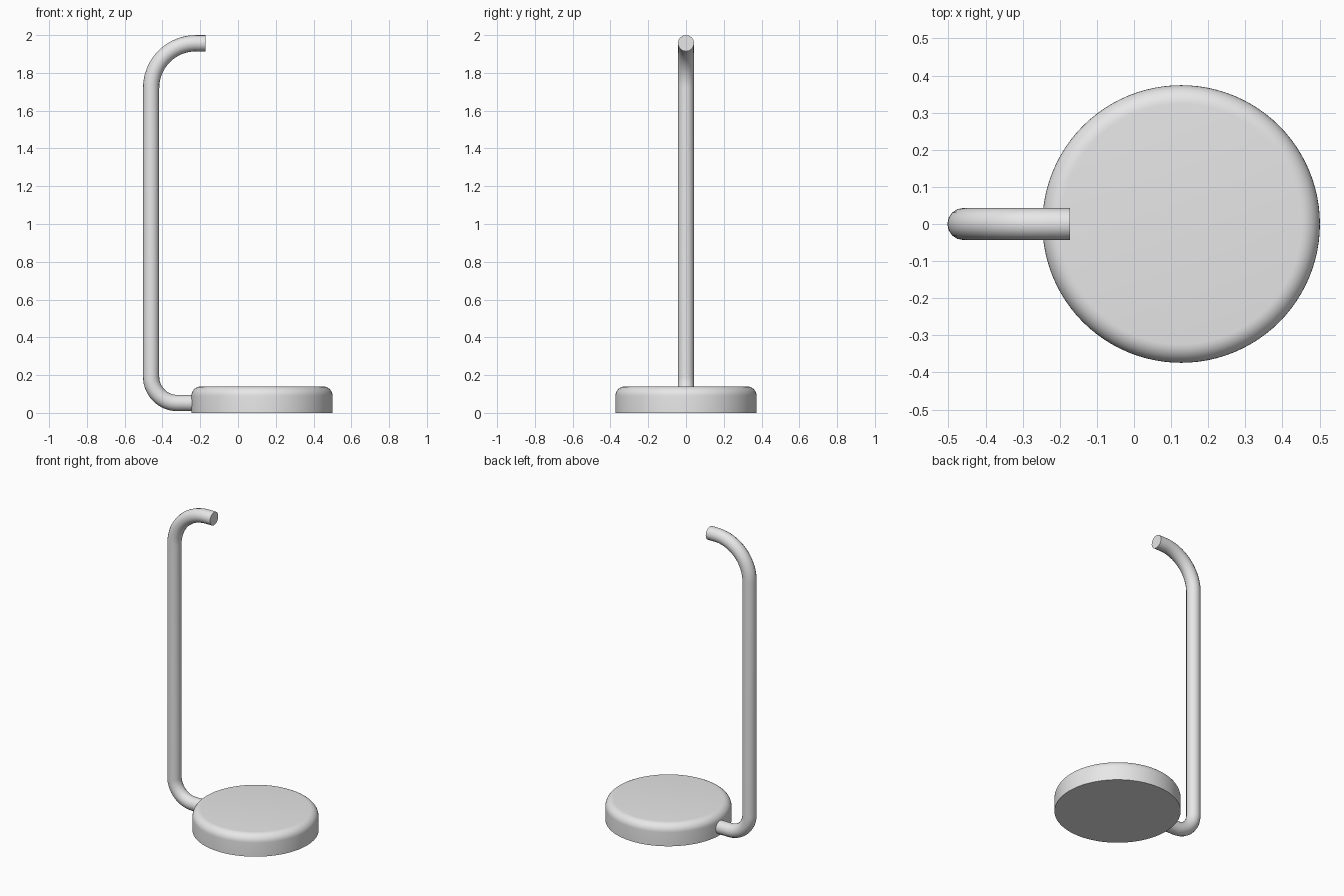
import bpy, bmesh
from math import sin, cos, pi

cube = bpy.data.objects.get("Cube")
if cube:
    bpy.data.objects.remove(cube, do_unlink=True)

grey = bpy.data.materials.new("light grey")
grey.use_nodes = True
colour = (0.8, 0.8, 0.8, 1)
grey.diffuse_color = colour
grey.node_tree.nodes["Principled BSDF"].inputs["Base Color"].default_value = colour


def activate(obj):
    bpy.ops.object.select_all(action="DESELECT")
    obj.select_set(True)
    bpy.context.view_layer.objects.active = obj


def finish(obj):
    obj.data.materials.clear()
    obj.data.materials.append(grey)
    activate(obj)
    bpy.ops.object.shade_smooth_by_angle(angle=pi / 5)


def arc(cx, cz, radius, start, end, steps=16):
    """Points of an arc in the xz plane."""
    angles = [start + (end - start) * i / steps for i in range(steps + 1)]
    return [(cx + radius * cos(a), 0, cz + radius * sin(a)) for a in angles]


# Round weighted base with a rounded upper rim
height, radius = 0.14, 0.374
bpy.ops.mesh.primitive_cylinder_add(vertices=96, radius=radius, depth=height,
                                    location=(0.127, 0, height / 2))
base = bpy.context.object
base.name = "base"
bm = bmesh.new()
bm.from_mesh(base.data)
rim = [e for e in bm.edges if all(v.co.z > 0 for v in e.verts)]
bmesh.ops.bevel(bm, geom=rim, offset=0.05, segments=8, profile=0.5, affect="EDGES")
bm.to_mesh(base.data)
bm.free()
finish(base)

# Bent tube: out of the base, up, and over at the top
path = [(-0.2, 0, 0.052)]
path += arc(-0.32, 0.192, 0.14, -pi / 2, -pi)
path += arc(-0.223, 1.72, 0.237, pi, pi / 2)
path += [(-0.173, 0, 1.957)]
curve = bpy.data.curves.new("stem", "CURVE")
curve.dimensions = "3D"
curve.bevel_depth = 0.043
curve.bevel_resolution = 6
curve.use_fill_caps = True
spline = curve.splines.new("POLY")
spline.points.add(len(path) - 1)
for point, co in zip(spline.points, path):
    point.co = (*co, 1)
stem = bpy.data.objects.new("stem", curve)
bpy.context.collection.objects.link(stem)
activate(stem)
bpy.ops.object.convert(target="MESH")
stem = bpy.context.object

# Weld the end caps and point the faces outwards
bm = bmesh.new()
bm.from_mesh(stem.data)
bmesh.ops.remove_doubles(bm, verts=bm.verts, dist=0.0001)
bmesh.ops.recalc_face_normals(bm, faces=bm.faces)
bm.to_mesh(stem.data)
bm.free()
finish(stem)
